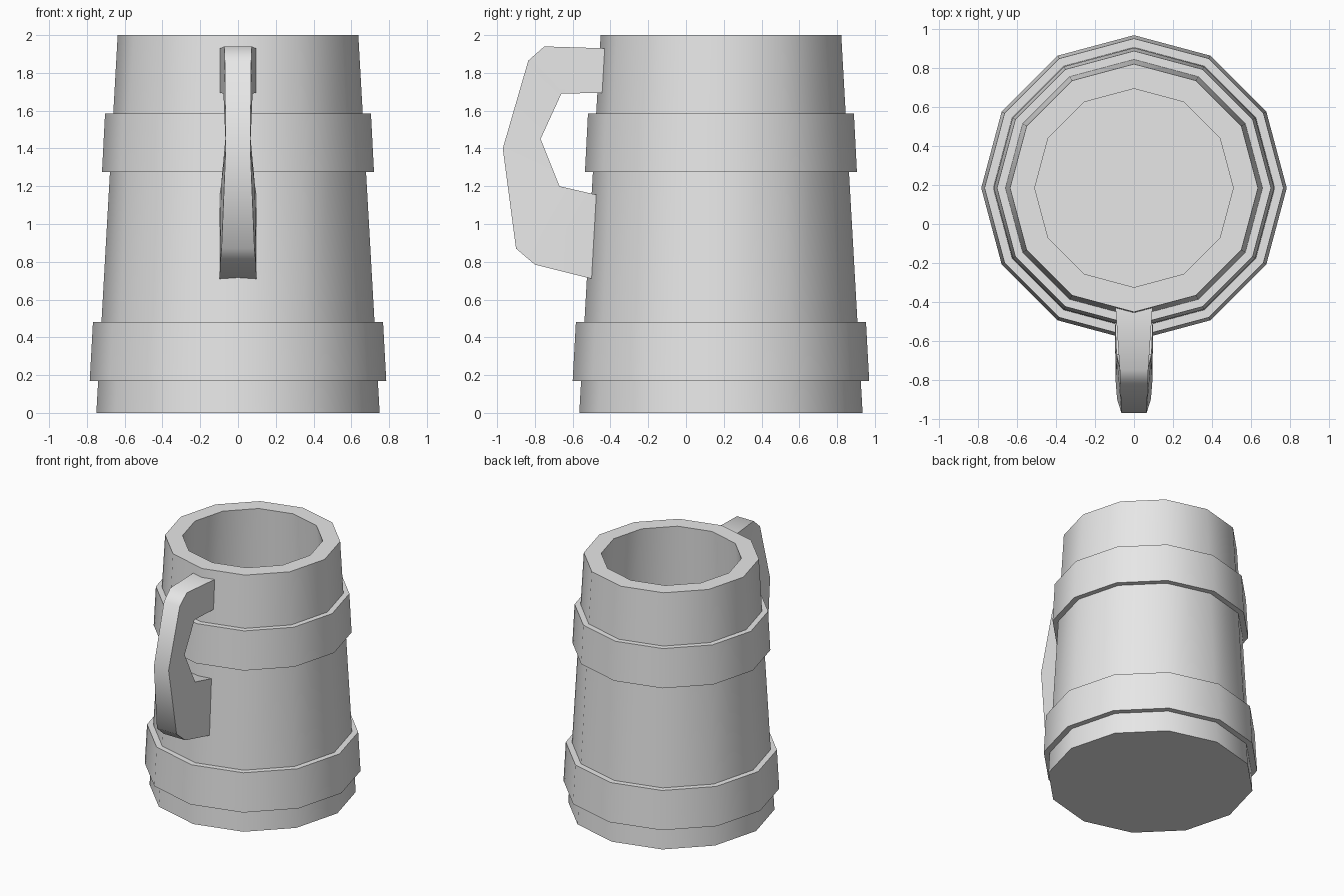
import bpy, bmesh, math

cube = bpy.data.objects.get("Cube")
if cube:
    bpy.data.objects.remove(cube, do_unlink=True)

SIDES = 12
CENTRE_Y = 0.185

grey = bpy.data.materials.new("plain_grey")
grey.use_nodes = True
grey.diffuse_color = (0.8, 0.8, 0.8, 1)
grey.node_tree.nodes["Principled BSDF"].inputs["Base Color"].default_value = (0.8, 0.8, 0.8, 1)


def finish(name, bm):
    bmesh.ops.recalc_face_normals(bm, faces=bm.faces)
    mesh = bpy.data.meshes.new(name)
    bm.to_mesh(mesh)
    bm.free()
    mesh.materials.append(grey)
    obj = bpy.data.objects.new(name, mesh)
    bpy.context.collection.objects.link(obj)
    bpy.ops.object.select_all(action='DESELECT')
    obj.select_set(True)
    bpy.context.view_layer.objects.active = obj
    bpy.ops.object.shade_smooth_by_angle(angle=math.radians(50))
    return obj


def lathe(name, profile, closed):
    """Turn a (radius, z) profile; open profiles get flat end discs."""
    bm = bmesh.new()
    rings = []
    for r, z in profile:
        angles = [math.tau * i / SIDES for i in range(SIDES)]
        rings.append([bm.verts.new((r * math.cos(a), CENTRE_Y + r * math.sin(a), z))
                      for a in angles])
    pairs = list(zip(rings, rings[1:]))
    if closed:
        pairs.append((rings[-1], rings[0]))
    else:
        bm.faces.new(rings[0])
        bm.faces.new(rings[-1])
    for low, high in pairs:
        for i in range(SIDES):
            j = (i + 1) % SIDES
            bm.faces.new((low[i], low[j], high[j], high[i]))
    return finish(name, bm)


# Hollow tapered body: outside, rim, inner wall, floor
lathe("mug_body", [(0.75, 0), (0.637, 2), (0.51, 2), (0.61, 0.12)], False)

# Two raised hoops
lathe("lower_band", [(0.785, 0.17), (0.768, 0.48), (0.70, 0.48), (0.72, 0.17)], True)
lathe("upper_band", [(0.72, 1.275), (0.704, 1.585), (0.64, 1.585), (0.66, 1.275)], True)

# Handle: inner bends, and outer points as (y, z, half width, inner index)
inner = [(-0.435, 1.695, 0.095), (-0.66, 1.69, 0.077), (-0.77, 1.45, 0.067),
         (-0.67, 1.20, 0.09), (-0.475, 1.155, 0.098)]
outer = [(-0.43, 1.93, 0.095, 0), (-0.75, 1.94, 0.073, 1), (-0.835, 1.865, 0.07, 1),
         (-0.97, 1.40, 0.065, 2), (-0.90, 0.87, 0.087, 3), (-0.80, 0.785, 0.095, 3),
         (-0.50, 0.71, 0.098, 4)]

bm = bmesh.new()
inside = [[bm.verts.new((s * w, y, z)) for s in (-1, 1)] for y, z, w in inner]
outside = [[bm.verts.new((s * w, y, z)) for s in (-1, 1)] for y, z, w, _ in outer]
for a, b in zip(outside, outside[1:]):
    bm.faces.new((a[0], a[1], b[1], b[0]))
for a, b in zip(inside, inside[1:]):
    bm.faces.new((a[0], a[1], b[1], b[0]))
for k in range(len(outer) - 1):
    p, q = outer[k][3], outer[k + 1][3]
    for s in (0, 1):
        corners = [outside[k][s], outside[k + 1][s], inside[q][s]]
        if p != q:
            corners.append(inside[p][s])
        bm.faces.new(corners)
for k in (0, -1):
    bm.faces.new((outside[k][0], outside[k][1], inside[k][1], inside[k][0]))
finish("handle", bm)
